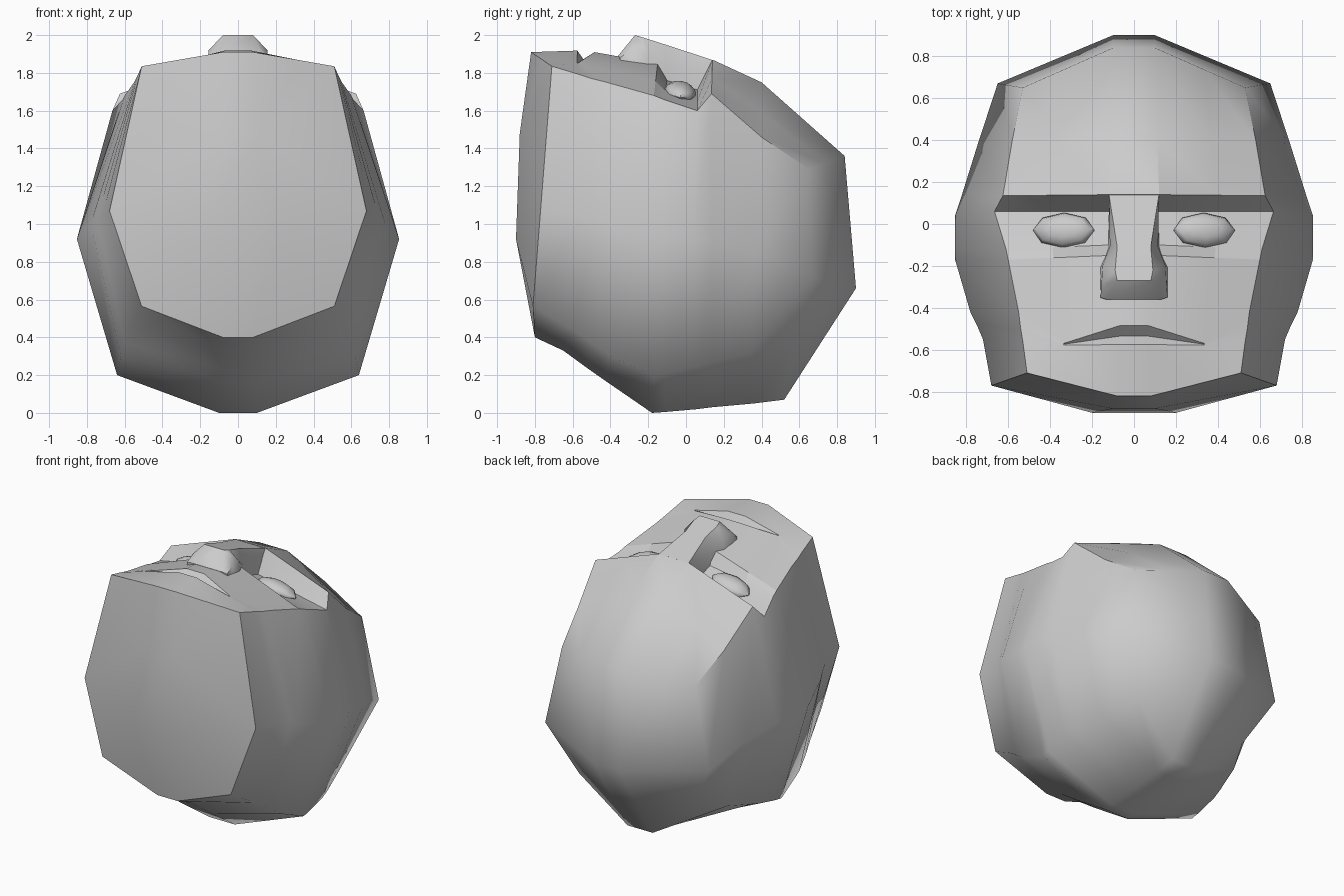
import bpy, bmesh, math
from mathutils import Matrix, Vector

if "Cube" in bpy.data.objects:
    bpy.data.objects.remove(bpy.data.objects["Cube"])


def finish(name, bm, angle):
    bmesh.ops.recalc_face_normals(bm, faces=bm.faces)
    # crisp edges on the face plane and around the jaw
    if name == "head":
        for e in bm.edges:
            y = sum(v.co.y for v in e.verts) / 2
            z = min(v.co.z for v in e.verts)
            turn = math.degrees(e.calc_face_angle(0))
            face_edge = z > 1.28 and y < .6 and not -.13 < y < 0 and turn > 18
            cheek_edge = z > 1.28 and y < .6 and turn > 35
            jaw_edge = y < -.72 and turn > 30
            if face_edge or cheek_edge or jaw_edge:
                e.smooth = False
    me = bpy.data.meshes.new(name)
    bm.to_mesh(me)
    bm.free()
    ob = bpy.data.objects.new(name, me)
    bpy.context.collection.objects.link(ob)
    bpy.ops.object.select_all(action='DESELECT')
    ob.select_set(True)
    bpy.context.view_layer.objects.active = ob
    bpy.ops.object.shade_smooth_by_angle(angle=math.radians(angle), keep_sharp_edges=True)
    return ob


def loft_columns(bm, columns):
    """Skin right-hand columns and their mirror into a closed band; returns both vert grids."""
    grids = [[[bm.verts.new((s * x, y, z)) for x, y, z in col] for col in columns]
             for s in (1, -1)]
    right, left = grids
    bands = right[::-1] + left
    for a, b in zip(bands, bands[1:] + bands[:1]):
        for i in range(len(a) - 1):
            bm.faces.new((a[i], a[i + 1], b[i + 1], b[i]))
    return right, left


# head: long edge lines running from jaw to crown
front = [(.08, -.82, 1.91), (.07, -.575, 1.918), (.07, -.535, 1.86), (.07, -.485, 1.91), (.12, -.15, 1.85),
         (.12, -.10, 1.76), (.12, .06, 1.71), (.12, .14, 1.87), (.11, .40, 1.75), (.10, .84, 1.36)]
cheek = [(.51, -.71, 1.835), (.53, -.56, 1.79), (.54, -.50, 1.77), (.55, -.42, 1.75), (.60, -.17, 1.68),
         (.61, -.12, 1.66), (.665, .06, 1.60), (.625, .135, 1.69), (.58, .40, 1.46), (.53, .65, 1.29)]
side = [(.68, -.77, 1.07), (.72, -.55, 1.04), (.75, -.48, 1.02), (.78, -.42, 1.0), (.853, -.17, .92),
        (.853, -.11, .92), (.853, .04, .92), (.82, .14, .91), (.745, .38, .85), (.65, .67, .72)]
rear = [(.51, -.81, .565), (.57, -.60, .44), (.60, -.50, .37), (.62, -.40, .30), (.64, -.17, .20),
        (.64, -.11, .21), (.635, .06, .25), (.62, .14, .27), (.57, .34, .32), (.45, .57, .37)]
back = [(.08, -.80, .40), (.08, -.65, .33), (.09, -.52, .235), (.09, -.42, .165), (.10, -.18, 0),
        (.10, -.11, .005), (.10, .06, .02), (.10, .14, .03), (.10, .36, .05), (.10, .52, .07)]
# line through the mouth corner, where the lip rows pinch together
lip = [Vector(a).lerp(Vector(b), .55) for a, b in zip(front, cheek)]
for i, dy in ((1, -.004), (2, 0), (3, .004)):
    lip[i] = Vector((.335, -.573 + dy, 1.853))

bm = bmesh.new()
R, L = loft_columns(bm, [front, lip, cheek, side, rear, back])
# crown and jaw caps
caps = []
for s, G in ((1, R), (-1, L)):
    a, m, b, c, d, e = [col[-1] for col in G]
    f = bm.verts.new((.10 * s, .90, .66))
    bm.faces.new((a, m, b, c, f))
    bm.faces.new((f, c, d, e))
    a2, m2, b2, c2, d2, e2 = [col[0] for col in G]
    h = bm.verts.new((.10 * s, -.88, 1.48))
    g = bm.verts.new((.20 * s, -.90, .92))
    bm.faces.new((a2, m2, b2, c2, h))
    bm.faces.new((h, c2, g))
    bm.faces.new((g, c2, d2, e2))
    caps.append(((a, f, e), (a2, h, g, e2)))
for p, q in zip(caps[0], caps[1]):
    for i in range(len(p) - 1):
        bm.faces.new((p[i], p[i + 1], q[i + 1], q[i]))
finish("head", bm, 57)

# nose: ridge, flank and base lines
bm = bmesh.new()
ridge = [(.119, .138, 1.869), (.08, -.11, 1.95), (.09, -.22, 1.985), (.08, -.27, 2.0), (.13, -.36, 1.89)]
flank = [(.118, .12, 1.80), (.115, -.11, 1.84), (.15, -.20, 1.91), (.155, -.29, 1.92), (.16, -.35, 1.88)]
base = [(.117, .12, 1.62), (.125, -.11, 1.70), (.165, -.21, 1.80), (.165, -.30, 1.80), (.16, -.355, 1.80)]
R, L = loft_columns(bm, [ridge, flank, base])
for i in (0, -1):
    bm.faces.new([c[i] for c in R] + [c[i] for c in reversed(L)])
finish("nose", bm, 36)

# eyes
for s, n in ((1, "eye_right"), (-1, "eye_left")):
    bm = bmesh.new()
    m = (Matrix.Translation((.335 * s, -.03, 1.70)) @ Matrix.Rotation(s * math.radians(12), 4, 'Y')
         @ Matrix.Rotation(math.radians(-10), 4, 'X') @ Matrix.Diagonal((.15, .085, .05, 1)))
    bmesh.ops.create_uvsphere(bm, u_segments=8, v_segments=6, radius=1, matrix=m)
    finish(n, bm, 50)
